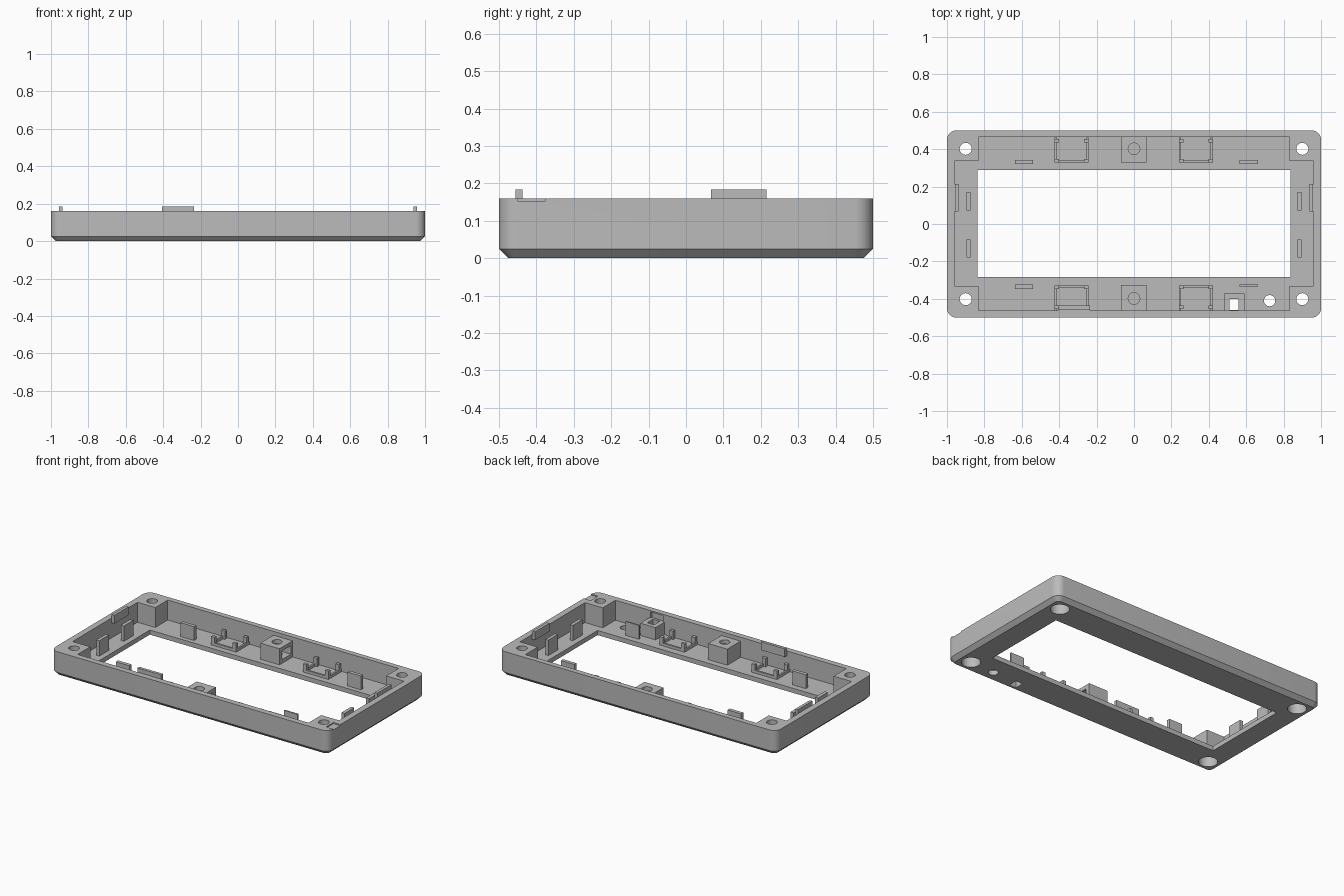
import bpy, bmesh, math

if "Cube" in bpy.data.objects:
    bpy.data.objects.remove(bpy.data.objects["Cube"])

grey = bpy.data.materials.new("plain grey")
grey.diffuse_color = (0.5, 0.5, 0.5, 1)
grey.use_nodes = True
grey.node_tree.nodes["Principled BSDF"].inputs["Base Color"].default_value = grey.diffuse_color
FLOOR = 0.03
TOP = 0.16


def finish(name, bm):
    bmesh.ops.recalc_face_normals(bm, faces=bm.faces)
    me = bpy.data.meshes.new(name)
    bm.to_mesh(me)
    bm.free()
    me.materials.append(grey)
    ob = bpy.data.objects.new(name, me)
    bpy.context.collection.objects.link(ob)
    return ob


def box(name, x0, x1, y0, y1, z0, z1):
    bm = bmesh.new()
    bmesh.ops.create_cube(bm, size=1)
    for v in bm.verts:
        v.co = ((x0 + x1) / 2 + v.co.x * (x1 - x0),
                (y0 + y1) / 2 + v.co.y * (y1 - y0),
                (z0 + z1) / 2 + v.co.z * (z1 - z0))
    return finish(name, bm)


def cylinder(name, x, y, r, z0, z1):
    bm = bmesh.new()
    bmesh.ops.create_cone(bm, cap_ends=True, segments=32, radius1=r, radius2=r, depth=z1 - z0)
    bmesh.ops.translate(bm, vec=(x, y, (z0 + z1) / 2), verts=bm.verts)
    return finish(name, bm)


def rounded_slab(name, levels):
    """Stack of rounded rectangles given as (z, inset)."""
    bm = bmesh.new()
    rings = []
    for z, inset in levels:
        ring = []
        for k, (sx, sy) in enumerate([(1, 1), (-1, 1), (-1, -1), (1, -1)]):
            for i in range(9):
                a = math.radians(90 * k + 90 * i / 8)
                r = 0.05 - inset
                ring.append(bm.verts.new((sx * 0.95 + r * math.cos(a), sy * 0.45 + r * math.sin(a), z)))
        rings.append(ring)
    n = len(rings[0])
    for a, b in zip(rings, rings[1:]):
        for i in range(n):
            bm.faces.new((a[i], a[(i + 1) % n], b[(i + 1) % n], b[i]))
    bm.faces.new(rings[0])
    bm.faces.new(rings[-1])
    return finish(name, bm)


def cut(ob, cutters):
    for c in cutters:
        m = ob.modifiers.new("cut", 'BOOLEAN')
        m.operation, m.solver, m.object = 'DIFFERENCE', 'EXACT', c
    dg = bpy.context.evaluated_depsgraph_get()
    ob_mesh = bpy.data.meshes.new_from_object(ob.evaluated_get(dg))
    ob.modifiers.clear()
    ob.data = ob_mesh
    for c in cutters:
        bpy.data.objects.remove(c)


# Shell: chamfered tray with window, corner screw holes and button openings
frame = rounded_slab("bezel_frame", [(0, 0.025), (0.025, 0), (TOP, 0)])
cutters = [
    box("cavity_wide", -0.96, 0.96, -0.332, 0.337, FLOOR, 0.3),
    box("cavity_deep", -0.832, 0.832, -0.462, 0.465, FLOOR, 0.3),
    box("window", -0.838, 0.836, -0.284, 0.29, -0.1, 0.1),
    box("button_relief", 0.49, 0.58, -0.48, -0.44, 0.06, 0.151),
    box("button_hole", 0.51, 0.56, -0.46, -0.40, -0.1, 0.1),
    cylinder("sensor_hole", 0.725, -0.41, 0.03, -0.1, 0.1),
    box("pry_slot", 0.95, 1.1, -0.45, -0.375, 0.153, 0.3),
]
for sx in (-1, 1):
    for sy in (-1, 1):
        cutters.append(cylinder("screw_hole", sx * 0.9, sy * 0.402, 0.032, -0.1, 0.3))
        cutters.append(cylinder("screw_head_recess", sx * 0.9, sy * 0.402, 0.056, -0.1, 0.1))
cut(frame, cutters)

BASE = FLOOR - 0.005

# Middle nut blocks with a vertical hole and a side slot
for side, y0, y1 in (("front", -0.464, -0.325), ("back", 0.33, 0.467)):
    block = box(side + "_nut_block", -0.07, 0.068, y0, y1, BASE, 0.135)
    yc = 0.402 if side == "back" else -0.398
    cut(block, [cylinder("bolt_hole", 0, yc, 0.031, FLOOR, 0.3),
                box("nut_slot", -0.045, 0.2, yc - 0.045, yc + 0.045, 0.055, 0.11)])

# Sensor cradles: low rim and four corner posts
for side, s in (("front", -1), ("back", 1)):
    for x0 in (-0.425, 0.24):
        x1 = x0 + 0.182
        ya, yb = 0.328, 0.463

        def ybox(name, xa, xb, p, q, top):
            box(side + name, xa, xb, min(s * p, s * q), max(s * p, s * q), BASE, top)

        ybox("_cradle_rim", x0, x1, ya, ya + 0.012, 0.048)
        for xa, inward in ((x0, 1), (x1, -1)):
            xi = xa + inward * 0.012
            ybox("_cradle_side", min(xa, xi), max(xa, xi), ya, yb, 0.048)
            xo = xa + inward * 0.025
            for p in (ya, 0.435):
                ybox("_cradle_post", min(xa, xo), max(xa, xo), p, p + 0.02, 0.085)

# Upright locating ribs along the window
for sx in (-1, 1):
    xa, xb = sorted((sx * 0.637, sx * 0.54))
    if sx > 0:
        xa, xb = 0.565, 0.662
    box("back_rib", xa, xb, 0.32, 0.343, BASE, 0.12)
    box("front_rib", xa, xb, -0.347 if sx < 0 else -0.333, -0.323, BASE, 0.12)
    xa, xb = sorted((sx * 0.873, sx * 0.895))
    for y in (0.072, -0.18):
        box("side_rib", xa, xb, y, y + 0.098, BASE, 0.13)

# Snap tabs rising above the rim
box("front_snap_tab", -0.405, -0.235, -0.456, -0.437, 0.13, 0.184)
box("front_tab_root", -0.405, -0.235, -0.464, -0.437, 0.13, 0.155)
for sx in (-1, 1):
    xa, xb = sorted((sx * 0.938, sx * 0.957))
    box("side_snap_tab", xa, xb, 0.067, 0.215, 0.13, 0.184)
    xa, xb = sorted((sx * 0.938, sx * 0.962))
    box("side_tab_root", xa, xb, 0.067, 0.215, 0.13, 0.155)

# Button guide
guide = box("button_guide", 0.48, 0.59, -0.475, -0.372, BASE, 0.11)
cut(guide, [box("guide_hole", 0.51, 0.56, -0.46, -0.40, -0.1, 0.3)])

# Smooth the rounded corners and holes
for ob in bpy.data.objects:
    ob.select_set(True)
bpy.context.view_layer.objects.active = frame
bpy.ops.object.shade_smooth_by_angle(angle=math.radians(30))
